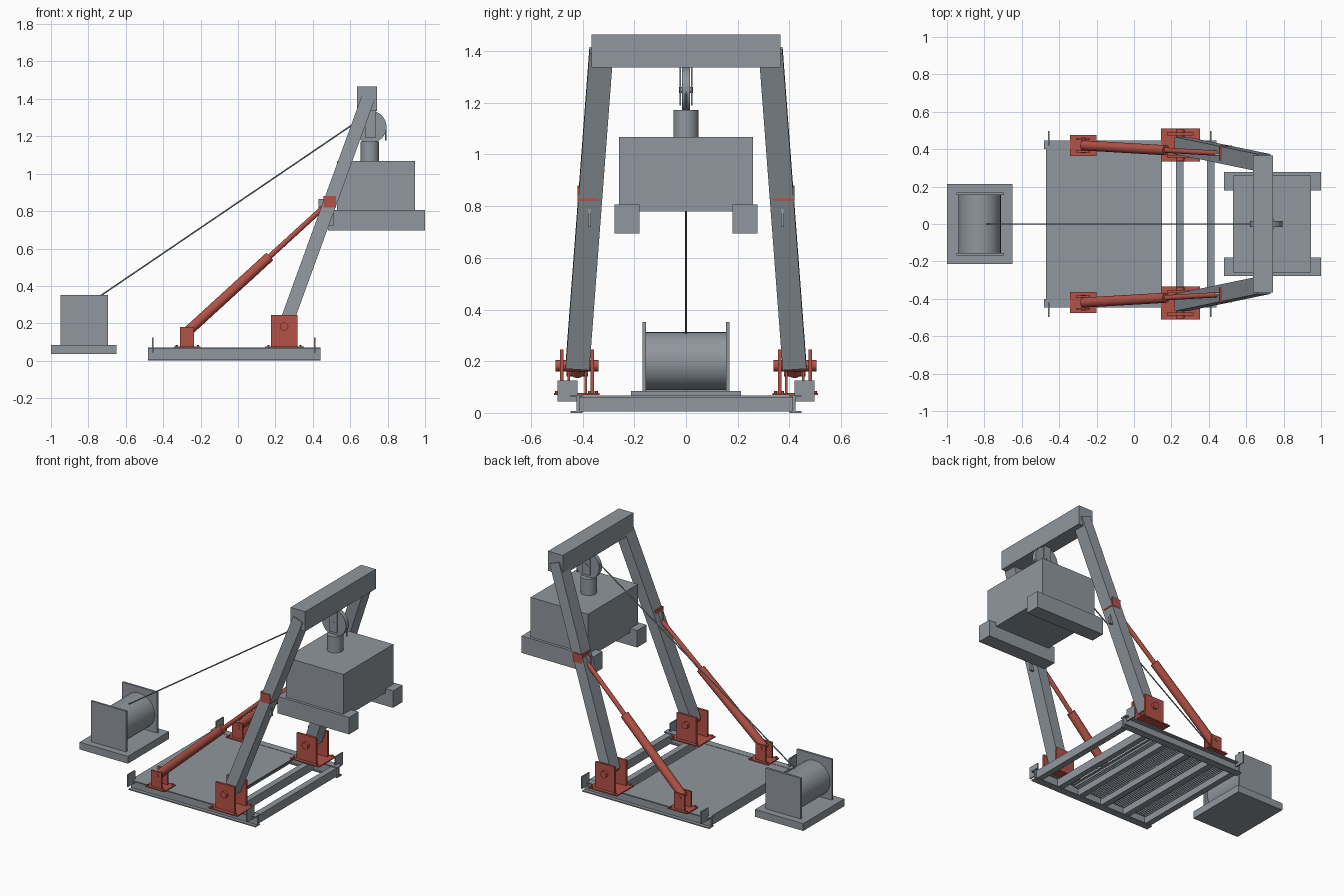
import bpy, bmesh, math
from mathutils import Vector, Matrix

if "Cube" in bpy.data.objects:
    bpy.data.objects.remove(bpy.data.objects["Cube"])


def material(name, rgb):
    m = bpy.data.materials.new(name)
    m.diffuse_color = (*rgb, 1)
    m.use_nodes = True
    m.node_tree.nodes["Principled BSDF"].inputs["Base Color"].default_value = m.diffuse_color
    return m


STEEL = material("steel grey", (0.28, 0.31, 0.34))
RED = material("hinge red", (0.45, 0.085, 0.062))


def finish(name, bm, mat, smooth=False):
    bmesh.ops.recalc_face_normals(bm, faces=bm.faces)
    me = bpy.data.meshes.new(name)
    bm.to_mesh(me)
    bm.free()
    ob = bpy.data.objects.new(name, me)
    bpy.context.collection.objects.link(ob)
    me.materials.append(mat)
    if smooth:
        bpy.ops.object.select_all(action='DESELECT')
        ob.select_set(True)
        bpy.context.view_layer.objects.active = ob
        bpy.ops.object.shade_smooth_by_angle(angle=math.radians(35))
    return ob


def box(name, x, y, z, mat=STEEL):
    """Box from (min, max) ranges on each axis."""
    bm = bmesh.new()
    size = Matrix.Diagonal((x[1] - x[0], y[1] - y[0], z[1] - z[0], 1))
    mid = Vector((sum(x) / 2, sum(y) / 2, sum(z) / 2))
    bmesh.ops.create_cube(bm, size=1, matrix=Matrix.Translation(mid) @ size)
    return finish(name, bm, mat)


def along(a, b):
    """Matrix whose local z runs from a to b, local y kept near world y."""
    d = (b - a).normalized()
    xa = Vector((0, 1, 0)).cross(d)
    if xa.length < 1e-4:
        xa = Vector((1, 0, 0))
    xa.normalize()
    rot = Matrix((xa, d.cross(xa), d)).transposed().to_4x4()
    return Matrix.Translation((a + b) / 2) @ rot


def rod(name, a, b, r, mat=STEEL, sides=24):
    a, b = Vector(a), Vector(b)
    bm = bmesh.new()
    bmesh.ops.create_cone(bm, cap_ends=True, segments=sides, radius1=r, radius2=r,
                          depth=(b - a).length, matrix=along(a, b))
    return finish(name, bm, mat, True)


def bar(name, a, b, w, d, mat=STEEL):
    a, b = Vector(a), Vector(b)
    bm = bmesh.new()
    size = Matrix.Diagonal((w, d, (b - a).length, 1))
    bmesh.ops.create_cube(bm, size=1, matrix=along(a, b) @ size)
    return finish(name, bm, mat)


def span(s, lo, hi):
    """Mirror a y range to side s."""
    return tuple(sorted((s * lo, s * hi)))


def lerp(a, b, t):
    return Vector(a).lerp(Vector(b), t)


# Base frame: cross members and ribbed deck
for i, x in enumerate((-0.45, -0.28, -0.10, 0.08, 0.244, 0.41)):
    box(f"cross_member_{i}", (x - 0.02, x + 0.02), (-0.42, 0.42), (0.005, 0.06))
box("deck_plate", (-0.47, 0.15), (-0.42, 0.42), (0.06, 0.068))
rib = box("deck_rib", (-0.425, -0.421), (-0.40, 0.40), (0.045, 0.06))
arr = rib.modifiers.new("ribs", 'ARRAY')
arr.count = 40
arr.use_relative_offset = False
arr.use_constant_offset = True
arr.constant_offset_displace = (0.0143, 0, 0)

for s in (-1, 1):
    side = "front" if s < 0 else "back"

    # Side rail with flanges, plus corner lugs
    box(side + "_rail_web", (-0.48, 0.44), span(s, 0.412, 0.424), (0.0, 0.07))
    for n, z in (("lower", 0.0), ("upper", 0.063)):
        box(f"{side}_rail_{n}_flange", (-0.48, 0.44), span(s, 0.40, 0.447), (z, z + 0.007))
    for n, x in (("tail", -0.455), ("load", 0.41)):
        box(f"{side}_{n}_lug", (x - 0.004, x + 0.004), span(s, 0.42, 0.497), (0.045, 0.125))

    # Leg hinge bracket
    box(side + "_hinge_base", (0.144, 0.353), span(s, 0.335, 0.511), (0.07, 0.077), RED)
    for n, y in (("inner", 0.356), ("outer", 0.474)):
        box(f"{side}_hinge_{n}_cheek", (0.177, 0.317), span(s, y, y + 0.014),
            (0.077, 0.245), RED)
    rod(side + "_hinge_pin", (0.247, s * 0.338, 0.183), (0.247, s * 0.505, 0.183), 0.022, RED)

    # Strut foot bracket
    box(side + "_strut_base", (-0.342, -0.20), span(s, 0.364, 0.477), (0.07, 0.077), RED)
    for n, y in (("inner", 0.383), ("outer", 0.449)):
        box(f"{side}_strut_{n}_cheek", (-0.31, -0.235), span(s, y, y + 0.01),
            (0.077, 0.18), RED)
    rod(side + "_strut_pin", (-0.27, s * 0.38, 0.155), (-0.27, s * 0.462, 0.155), 0.014, RED)

    # Base plate bolts
    for n, xs, ys in (("hinge", (0.163, 0.334), (0.347, 0.50)),
                      ("strut", (-0.328, -0.214), (0.373, 0.467))):
        for i, x in enumerate(xs):
            for j, y in enumerate(ys):
                rod(f"{side}_{n}_bolt_{i}{j}", (x, s * y, 0.07), (x, s * y, 0.085),
                    0.007, RED, 6)

    # Leaning leg
    bar(side + "_leg", (0.25, s * 0.42, 0.18), (0.694, s * 0.328, 1.40), 0.072, 0.092)

    # Telescopic strut, collar and lug on the leg
    foot, top = (-0.27, s * 0.42, 0.155), (0.47, s * 0.377, 0.832)
    rod(side + "_strut_tube", foot, lerp(foot, top, 0.595), 0.027, RED)
    rod(side + "_strut_rod", lerp(foot, top, 0.58), top, 0.014, RED)
    box(side + "_leg_collar", (0.458, 0.525), span(s, 0.339, 0.42), (0.82, 0.88), RED)
    box(side + "_leg_lug", (0.43, 0.51), span(s, 0.367, 0.38), (0.72, 0.865))

    # Sheave hanger and load skid
    box(side + "_sheave_hanger", (0.68, 0.735), span(s, 0.019, 0.025), (1.19, 1.338))
    box(side + "_load_skid", (0.48, 1.0), span(s, 0.179, 0.277), (0.695, 0.806))

    # Winch side plate
    box(side + "_winch_plate", (-0.95, -0.695), span(s, 0.155, 0.169), (0.085, 0.352))

# Top beam and sheave
box("top_beam", (0.637, 0.744), (-0.366, 0.366), (1.336, 1.465))
rod("sheave", (0.707, -0.015, 1.25), (0.707, 0.015, 1.25), 0.087, sides=32)
rod("sheave_axle", (0.707, -0.028, 1.25), (0.707, 0.028, 1.25), 0.012)

# Load
box("load_body", (0.53, 0.946), (-0.259, 0.259), (0.78, 1.067))
rod("load_hook_block", (0.705, 0, 1.06), (0.705, 0, 1.173), 0.049, sides=32)

# Winch
box("winch_base", (-1.0, -0.65), (-0.213, 0.213), (0.037, 0.085))
rod("winch_drum", (-0.825, -0.155, 0.2), (-0.825, 0.155, 0.2), 0.113, sides=32)

# Rope
rod("haul_rope", (-0.79, 0, 0.31), (0.665, 0, 1.298), 0.004, sides=8)
rod("drop_rope", (0.79, 0, 1.25), (0.79, 0, 1.177), 0.004, sides=8)
